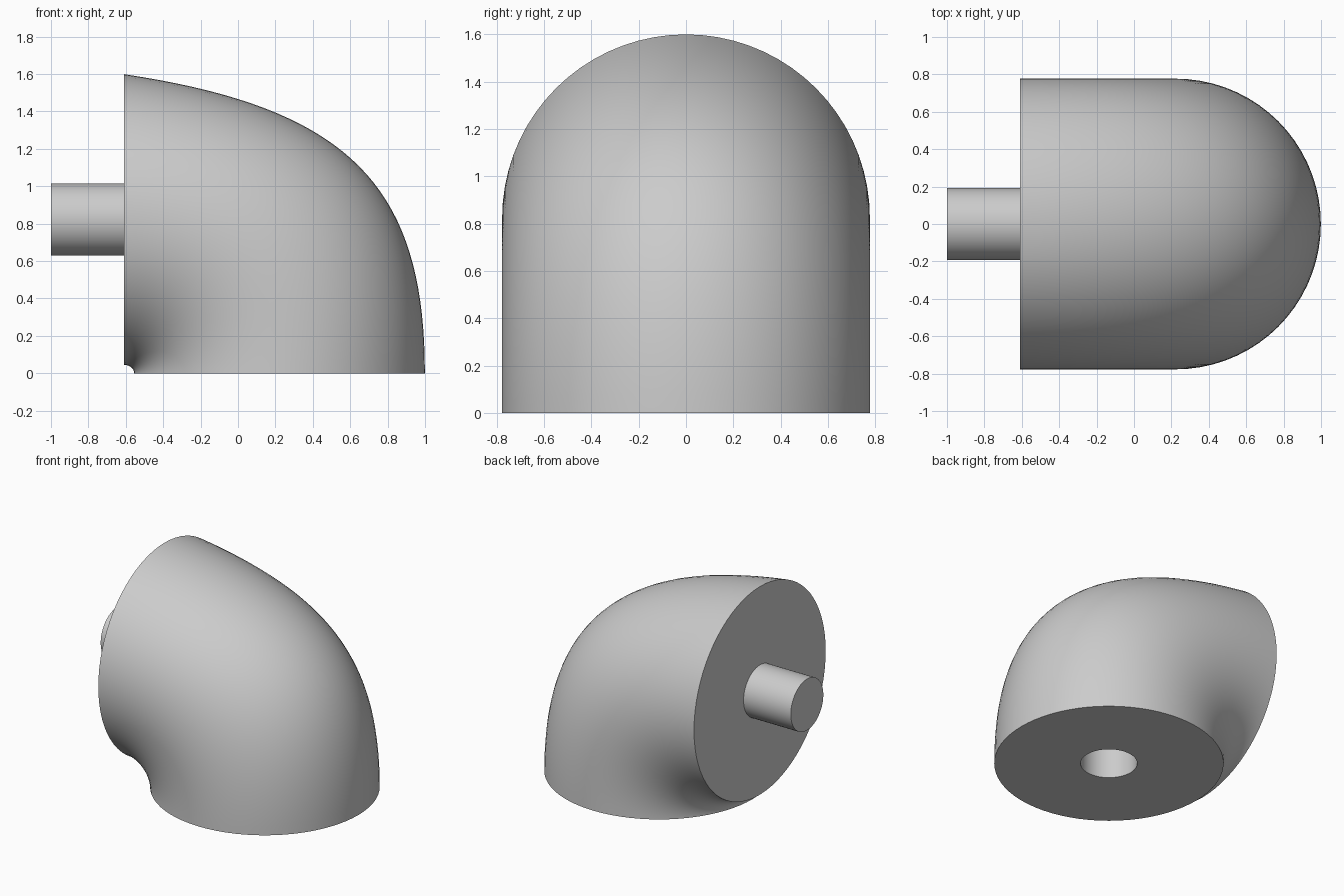
import bpy
import bmesh
from math import cos, sin, pi, radians
from mathutils import Vector

if "Cube" in bpy.data.objects:
    bpy.data.objects.remove(bpy.data.objects["Cube"])

SEGS, STEPS = 72, 36
R, BORE = 0.777, 0.192            # body and peg / socket radii
FOOT_X, FACE_X, FACE_Z = 0.222, -0.61, 0.822
ANGLES = [2 * pi * i / SEGS for i in range(SEGS)]

grey = bpy.data.materials.new("plain grey")
grey.use_nodes = True
grey.diffuse_color = (0.6, 0.6, 0.6, 1)
grey.node_tree.nodes["Principled BSDF"].inputs["Base Color"].default_value = (0.6, 0.6, 0.6, 1)


def flat_ring(r, z):
    """Horizontal ring around the foot axis."""
    return [Vector((FOOT_X + r * cos(a), r * sin(a), z)) for a in ANGLES]


def upright_ring(r, x):
    """Vertical ring around the peg axis."""
    return [Vector((x, r * sin(a), FACE_Z + r * cos(a))) for a in ANGLES]


def elbow_ring(t):
    """Ring of the bend: each point follows its own curve from foot to side face."""
    ring = []
    for a, p, q in zip(ANGLES, flat_ring(R, 0), upright_ring(R, FACE_X)):
        outer = (1 + cos(a)) / 2          # 0 inside the bend, 1 outside
        rise = q.z * (0.55 + 0.075 * outer)
        reach = (p.x - q.x) * (0.55 + 0.2 * outer)
        p1 = p + Vector((0, 0, rise))
        p2 = q + Vector((reach, 0, -0.149 * outer * reach))
        s = 1 - t
        ring.append(s**3 * p + 3 * s * s * t * p1 + 3 * s * t * t * p2 + t**3 * q)
    return ring


def build(name, rings, cap_first=False, cap_last=False):
    """Skin a row of rings and close the chosen ends."""
    bm = bmesh.new()
    rows = [[bm.verts.new(p) for p in ring] for ring in rings]
    for low, high in zip(rows, rows[1:]):
        for i in range(SEGS):
            j = (i + 1) % SEGS
            bm.faces.new((low[i], low[j], high[j], high[i]))
    if cap_first:
        bm.faces.new(rows[0][::-1])
    if cap_last:
        bm.faces.new(rows[-1])
    mesh = bpy.data.meshes.new(name)
    bm.to_mesh(mesh)
    bm.free()
    mesh.materials.append(grey)
    obj = bpy.data.objects.new(name, mesh)
    bpy.context.collection.objects.link(obj)
    bpy.ops.object.select_all(action="DESELECT")
    obj.select_set(True)
    bpy.context.view_layer.objects.active = obj
    bpy.ops.object.shade_smooth_by_angle(angle=radians(30))
    return obj


# Elbow body: socket floor, socket wall, underside, bend, side face
socket = [flat_ring(BORE, 0.39), flat_ring(BORE, 0)]
bend = [elbow_ring(k / STEPS) for k in range(STEPS + 1)]
build("elbow_body", socket + bend + [upright_ring(BORE, FACE_X)], cap_first=True)

# Peg standing out of the side face
build("peg", [upright_ring(BORE, FACE_X), upright_ring(BORE, -1)], cap_last=True)
